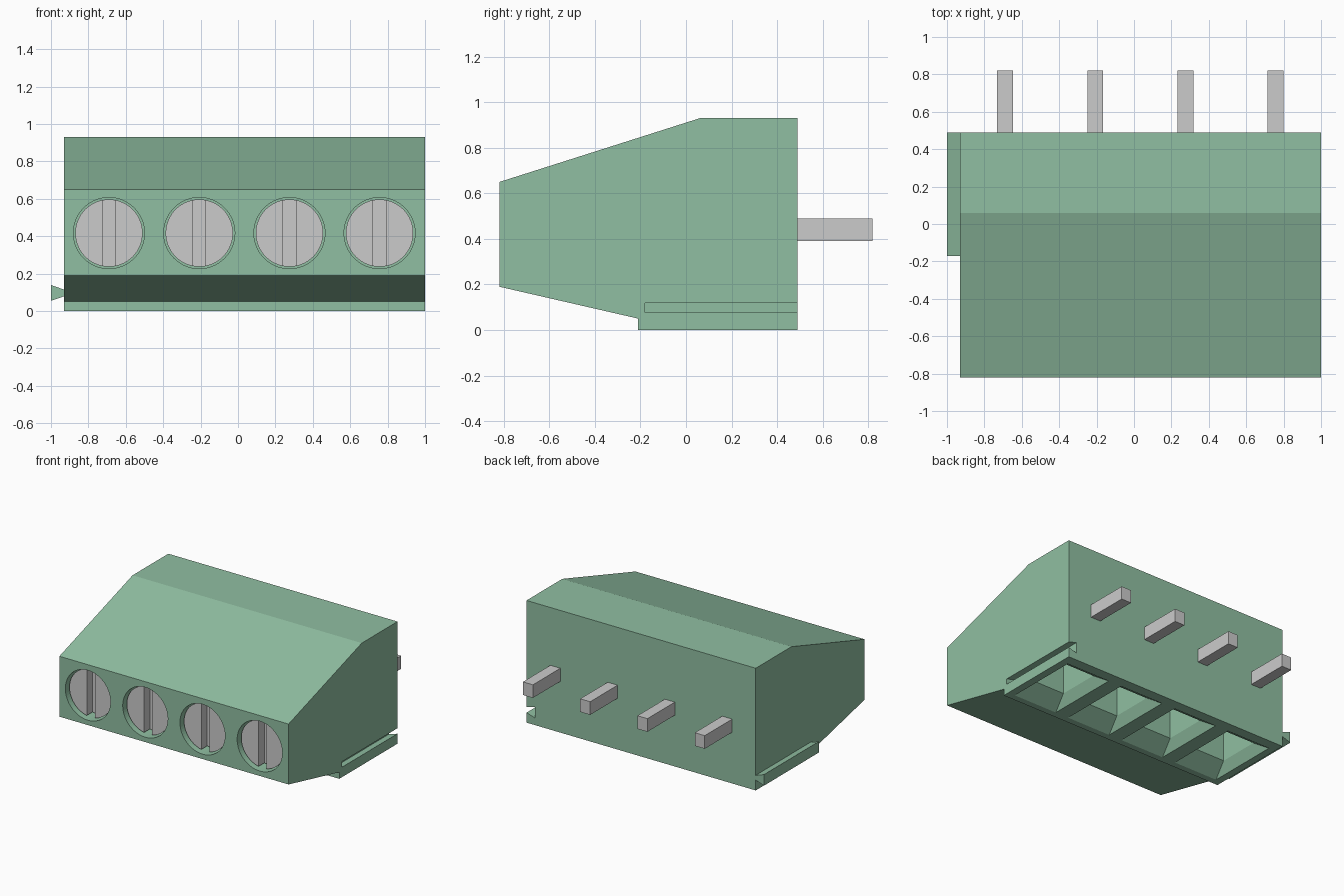
import bpy, bmesh
from math import cos, sin, pi

if "Cube" in bpy.data.objects:
    bpy.data.objects.remove(bpy.data.objects["Cube"])

POLES = [-0.69, -0.207, 0.275, 0.757]
SCREW_Z = 0.417

green = bpy.data.materials.new("green_plastic")
green.diffuse_color = (0.28, 0.52, 0.36, 1)
green.use_nodes = True
green.node_tree.nodes["Principled BSDF"].inputs["Base Color"].default_value = green.diffuse_color


def loft(name, rings, mat=None):
    """Closed solid through equal-length rings of points."""
    bm = bmesh.new()
    vs = [[bm.verts.new(p) for p in r] for r in rings]
    n = len(rings[0])
    for a, b in zip(vs, vs[1:]):
        for i in range(n):
            j = (i + 1) % n
            bm.faces.new((a[i], a[j], b[j], b[i]))
    bm.faces.new(vs[0])
    bm.faces.new(vs[-1])
    bmesh.ops.recalc_face_normals(bm, faces=bm.faces)
    me = bpy.data.meshes.new(name)
    bm.to_mesh(me)
    bm.free()
    ob = bpy.data.objects.new(name, me)
    bpy.context.collection.objects.link(ob)
    if mat:
        me.materials.append(mat)
    return ob


def box(name, x0, x1, y0, y1, z0, z1):
    return loft(name, [[(x0, y0, z), (x1, y0, z), (x1, y1, z), (x0, y1, z)] for z in (z0, z1)])


def disc(name, x, r, y0, y1, sides=64):
    return loft(name, [[(x + r * cos(2 * pi * i / sides), y, SCREW_Z + r * sin(2 * pi * i / sides))
                        for i in range(sides)] for y in (y0, y1)])


def dovetail(name, x0, x1, h0, h1, y0, y1, mat=None):
    z = 0.097
    return loft(name, [[(x0, y, z - h0), (x1, y, z - h1), (x1, y, z + h1), (x0, y, z + h0)]
                       for y in (y0, y1)], mat)


def cut(ob, cutter):
    cutter.hide_render = True
    m = ob.modifiers.new("cut", 'BOOLEAN')
    m.operation = 'DIFFERENCE'
    m.solver = 'EXACT'
    m.object = cutter
    bpy.context.view_layer.objects.active = ob
    bpy.ops.object.modifier_apply(modifier=m.name)
    bpy.data.objects.remove(cutter)


# Housing: side profile extruded along x
profile = [(-0.82, 0.19), (-0.21, 0.05), (-0.21, 0), (0.49, 0),
           (0.49, 0.93), (0.06, 0.93), (-0.82, 0.65)]
housing = loft("housing", [[(x, y, z) for y, z in profile] for x in (-0.93, 1.0)], green)

# Dovetail groove on the right, matching rail on the left
cut(housing, dovetail("groove_cutter", 0.93, 1.01, 0.042, 0.018, -0.18, 0.55))
dovetail("side_rail", -1.0, -0.93, 0.042, 0.018, -0.17, 0.49, green)

for i, x in enumerate(POLES, 1):
    # Round screw recess in the front
    cut(housing, disc("recess_cutter", x, 0.19, -0.9, -0.66))

    # Wire entry: tapered mouth leading to a straight shaft
    def rect(hx, y0, y1, z):
        return [(x - hx, y0, z), (x + hx, y0, z), (x + hx, y1, z), (x - hx, y1, z)]
    cut(housing, loft("entry_cutter", [rect(0.185, -0.16, 0.41, -0.02), rect(0.185, -0.16, 0.41, 0),
                                       rect(0.145, -0.03, 0.29, 0.08), rect(0.145, -0.03, 0.29, 0.5)]))

    # Slotted screw head
    screw = disc(f"screw_{i}", x, 0.18, -0.785, -0.66)
    cut(screw, box("slot_cutter", x - 0.034, x + 0.034, -0.9, -0.715, 0.1, 0.8))

    # Solder pin at the back
    box(f"pin_{i}", x - 0.042, x + 0.042, 0.48, 0.82, 0.39, 0.49)
